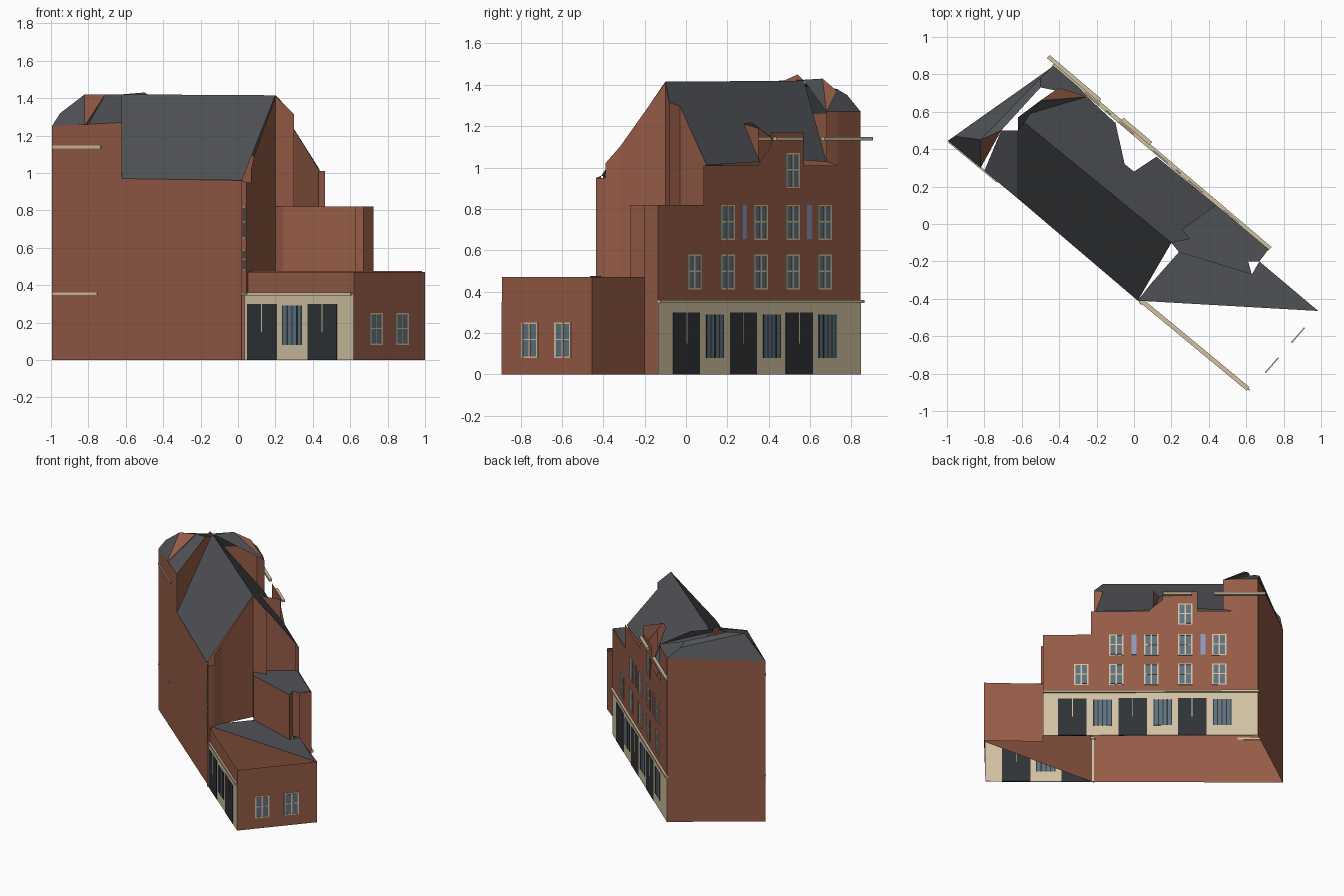
import bpy, bmesh, math
from mathutils import Matrix, Vector

if "Cube" in bpy.data.objects:
    bpy.data.objects.remove(bpy.data.objects["Cube"])

COL = {"brick": (.59, .36, .28), "slate": (.31, .32, .335), "cream": (.82, .755, .635),
       "dark": (.185, .2, .215), "glass": (.37, .445, .495), "blue": (.55, .6, .74)}
MATS, PARTS = {}, {}
for k, c in COL.items():
    MATS[k] = bpy.data.materials.new(k)
    MATS[k].diffuse_color = (*[((v + .055) / 1.055) ** 2.4 for v in c], 1)

def part(name, mat):
    return PARTS.setdefault(name, (bmesh.new(), mat))[0]

def poly(name, mat, pts):
    bm = part(name, mat)
    bm.faces.new([bm.verts.new(p) for p in pts])

def wall(name, mat, pts, z0):
    """Vertical strip through (x, y, ztop) points standing on z0."""
    for a, b in zip(pts, pts[1:]):
        poly(name, mat, [(a[0], a[1], z0), (b[0], b[1], z0), b, a])

class Facade:
    """Plan line; s is world x or y depending on axis. Boxes stand proud of it."""
    def __init__(self, a, b, axis):
        self.a, self.b, self.axis = Vector(a), Vector(b), axis
        d = (self.b - self.a).normalized()
        self.n = Vector((d.y, -d.x))
        self.ang = math.atan2(d.y, d.x)

    def at(self, s):
        t = (s - self.a[self.axis]) / (self.b[self.axis] - self.a[self.axis])
        return self.a.lerp(self.b, t)

    def box(self, name, mat, s0, s1, z0, z1, depth, out=0):
        p, q = self.at(s0), self.at(s1)
        c = (p + q) / 2 + self.n * out
        m = (Matrix.Translation((c.x, c.y, (z0 + z1) / 2)) @ Matrix.Rotation(self.ang, 4, 'Z')
             @ Matrix.Diagonal(((q - p).length, 2 * depth, z1 - z0, 1)))
        bmesh.ops.create_cube(part(name, mat), size=1, matrix=m)

    def window(self, s, w, z0, z1):
        f, h = w * .1, w / 2
        self.box("window_glass", "glass", s - h + f, s + h - f, z0 + .01, z1 - .01, .002)
        for e in (s - h, s - f / 2, s + h - f):
            self.box("window_frames", "cream", e, e + f, z0, z1, .004)
        for z in (z0, (z0 + z1) / 2, z1 - .007):
            self.box("window_frames", "cream", s - h, s + h, z, z + .007, .0035)

    def door(self, s, w):
        self.box("doors", "dark", s - w / 2, s + w / 2, 0, .3, .005)
        self.box("door_gap", "cream", s - .002, s + .002, .15, .3, .006)

    def grille(self, s, w):
        self.box("shop_glass", "glass", s - w / 2, s + w / 2, .08, .29, .005)
        for i in range(5):
            x = s - w / 2 + w * i / 4
            self.box("shop_bars", "dark", x - w * .03, x + w * .03, .08, .29, .006)

front = Facade((-.995, .445), (.62, -.89), 0)
side = Facade((.725, -.135), (-.43, .845), 1)
end = Facade((.62, -.89), (.985, -.47), 1)

def zroof(x, y):
    return 1.42 - 1.325 * (.653 * x + .757 * y - .055)

def R(x, y):
    return (x, y, zroof(x, y))

def on(f, s, z):
    p = f.at(s)
    return (p.x, p.y, z)

# Street walls, with thin cream shopfronts over the brick
F0, F1 = on(front, -.995, 1.25), on(front, .62, .47)
wall("front_wall", "brick", [F0, on(front, -.62, 1.27)], 0)
wall("front_wall", "brick", [on(front, -.62, .97), on(front, .03, .96)], 0)
wall("front_wall", "brick", [on(front, .03, .47), F1], 0)
front.box("shop_front", "cream", .03, .62, 0, .35, .003)
wall("low_wing", "brick", [F1, (.985, -.47, .47), (1, -.455, .47), (.67, -.2, .47), (.725, -.135, .47)], 0)
wall("low_wing_inner_wall", "brick", [(.02, -.41, .475), (.985, -.465, .475)], 0)
for s0, s1, z0, z1 in ((-.135, .085, .82, .82), (.085, .35, 1.01, 1.01), (.35, .41, 1.02, 1.1),
                       (.41, .57, 1.17, 1.17), (.57, .73, 1.01, 1.01), (.73, .845, 1.27, 1.27)):
    wall("side_wall", "brick", [on(side, s0, z0), on(side, s1, z1)], 0)
side.box("shop_side", "cream", -.135, .845, 0, .355, .003)
wall("back_wall", "brick", [on(side, .845, 1.27), F0], 0)

# Gable end and stepped walls above the low wing
wall("gable_wall", "brick", [(.02, -.41, .96), (.045, -.435, .95), (.07, -.39, .95)], .35)
wall("gable_wall", "brick", [(.07, -.39, 1.02), (.09, -.32, 1.1), (.2, -.1, 1.41), R(.3, -.08),
                             R(.26, -.03), (.43, .1, 1.02)], .47)
wall("mid_wall", "brick", [(.2, -.1, .82), (.24, -.15, .82), (.63, -.27, .82), (.61, -.2, .82),
                           (.67, -.2, .82), (.725, -.135, .82)], .47)

# Roofs
RA, RB = (-.62, .57, 1.42), (.2, -.1, 1.415)
poly("main_roof", "slate", [on(front, -.62, .97), (.02, -.41, .96), RB, RA])
poly("main_roof", "slate", [RA, RB, R(.3, -.08), R(.26, -.03), R(.44, .1), R(.12, .36), R(0, .28),
                            R(-.05, .32), R(-.1, .54), R(-.25, .68)])
poly("low_roof", "slate", [(.02, -.41, .475), (.985, -.465, .475), (.67, -.2, .475), (.63, -.27, .475),
                           (.24, -.15, .475), (.09, -.32, .475)])
poly("mid_roof", "slate", [(.44, .1, .82), (.26, -.03, .82), (.3, -.08, .82), (.2, -.1, .82), (.24, -.15, .82),
                           (.63, -.27, .82), (.61, -.2, .82), (.67, -.2, .82), (.72, -.135, .82)])

# Dormer cheeks
poly("dormer_cheeks", "brick", [R(0, .28), (.12, .35, 1.19), R(.12, .35)])
poly("dormer_cheeks", "brick", [R(-.05, .32), R(-.1, .54), on(side, .57, 1.03)])

# Tall end: inner walls and broken hip roof
T0, T1, TC = on(front, -.62, 1.27), on(side, .73, 1.27), (-.25, .68, 1.27)
PK, HIP = (-.82, .45, 1.42), (-.5, .78, 1.35)
SAD, TIP = (-.71, .5, 1.42), (-.5, .66, 1.43)
C1 = on(side, .845, 1.27)
poly("tower_inner_wall", "brick", [on(front, -.62, .97), RA, (-.62, .54, 1.45), T0])
poly("tower_inner_wall", "brick", [T1, on(side, .73, 1.01), R(-.25, .68), TC])
poly("tower_inner_wall", "brick", [TIP, (-.4, .73, 1.37), TC])
poly("tower_inner_wall", "brick", [PK, SAD, on(front, -.82, 1.25)])
poly("tower_roof", "slate", [F0, on(front, -.82, 1.25), PK, (-.95, .47, 1.32)])
poly("tower_roof", "slate", [on(front, -.8, 1.26), T0, (-.62, .5, 1.42), SAD])
poly("tower_roof", "slate", [PK, SAD, (-.5, .73, 1.38), HIP])
poly("tower_roof", "slate", [HIP, (-.5, .73, 1.38), TC, T1, C1])
poly("tower_roof", "slate", [(-.62, .5, 1.42), RA, TC, TIP])
poly("back_slope", "slate", [F0, (-.95, .47, 1.32), PK])
poly("back_slope", "slate", [F0, PK, HIP, C1])

# Cornices and string courses
side.box("cornices", "cream", -.135, .85, .345, .36, .012, .004)
side.box("cornices", "cream", .415, .545, 1.13, 1.147, .011, .02)
side.box("cornices", "cream", .645, .88, 1.13, 1.147, .011, .02)
front.box("cornices", "cream", .02, .61, .345, .36, .012)
front.box("cornices", "cream", -.99, -.73, 1.13, 1.147, .006)
front.box("cornices", "cream", -.99, -.75, .347, .36, .006)

# Windows, doors and barred shop windows
for y in (.04, .2, .36, .515, .67):
    side.window(y, .066, .41, .58)
for y in (.2, .36, .515, .67):
    side.window(y, .066, .65, .82)
for y in (.28, .595):
    side.box("narrow_windows", "blue", y - .011, y + .011, .655, .82, .003)
side.window(.515, .066, .9, 1.07)
for y in (-.755, -.595):
    end.window(y, .08, .08, .25)
for y in (0, .275, .545):
    side.door(y, .13)
    side.grille(y + .137, .08)
for x in (.13, .453):
    front.door(x, .155)
front.grille(.292, .1)
strip = Facade((.02, -.41), (.045, -.435), 0)
for z0, z1 in ((.48, .59), (.65, .82)):
    strip.window(.035, .013, z0, z1)

for name, (bm, mat) in PARTS.items():
    me = bpy.data.meshes.new(name)
    bm.to_mesh(me)
    bm.free()
    me.materials.append(MATS[mat])
    bpy.context.collection.objects.link(bpy.data.objects.new(name, me))

for m in bpy.data.materials:
    if m.users and not m.is_grease_pencil:
        m.use_nodes = True
        m.node_tree.nodes["Principled BSDF"].inputs["Base Color"].default_value = m.diffuse_color
